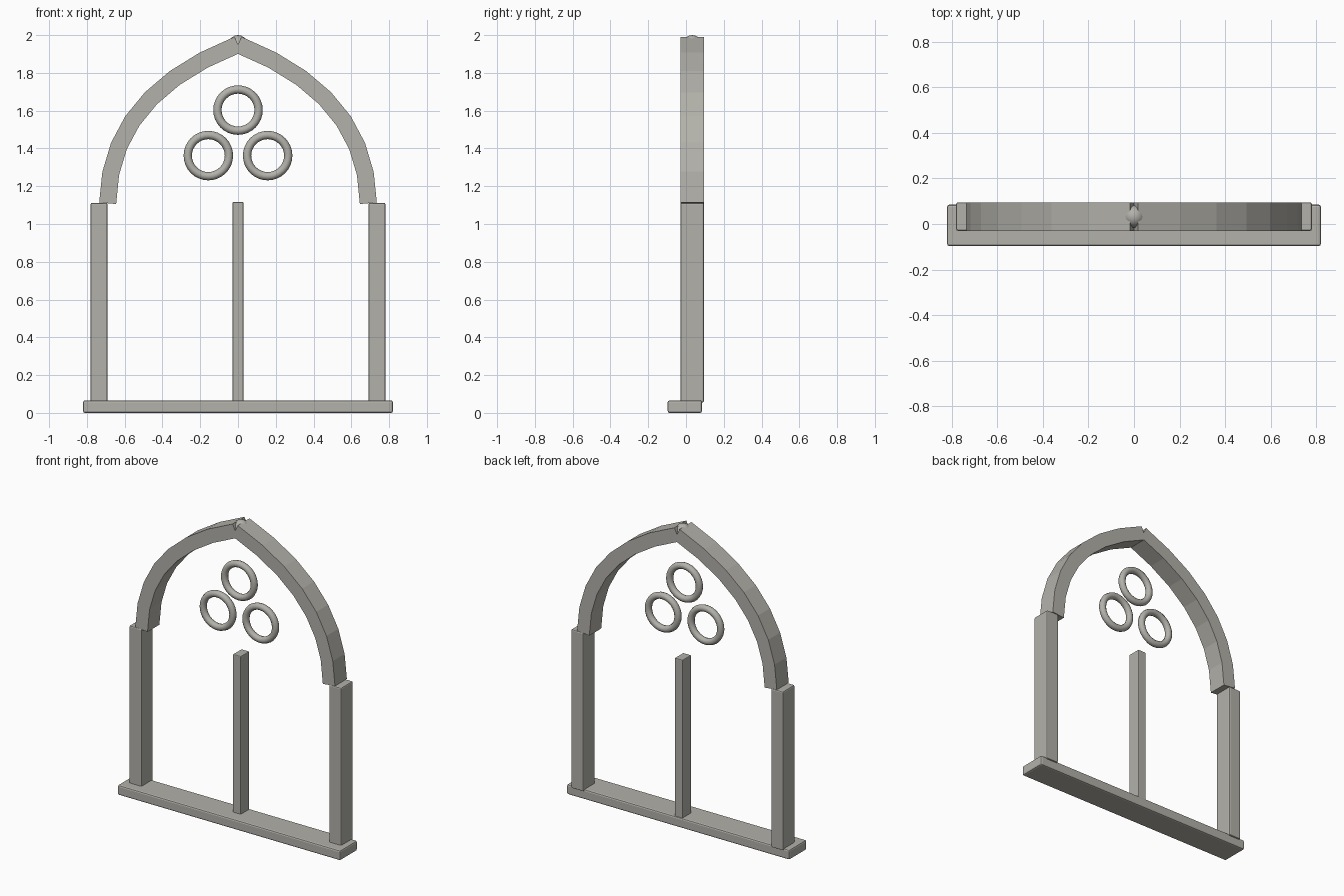
import bpy, bmesh, math
from mathutils import Vector

if "Cube" in bpy.data.objects:
    bpy.data.objects.remove(bpy.data.objects["Cube"])

Y_MID = 0.0325      # centre depth of the frame

# Weathered stone
stone = bpy.data.materials.new("stone")
stone.diffuse_color = (0.45, 0.44, 0.40, 1)
stone.use_nodes = True
stone.node_tree.nodes["Principled BSDF"].inputs["Base Color"].default_value = stone.diffuse_color


def box(name, x, y, z, bevel=0.008):
    """Softly bevelled box from (min, max) ranges."""
    lo, hi = Vector((x[0], y[0], z[0])), Vector((x[1], y[1], z[1]))
    bpy.ops.mesh.primitive_cube_add(size=1, location=(lo + hi) / 2)
    ob = bpy.context.object
    ob.name = name
    ob.scale = hi - lo
    bpy.ops.object.transform_apply(location=False, rotation=False, scale=True)
    mod = ob.modifiers.new("soft_edges", 'BEVEL')
    mod.width = bevel
    mod.segments = 2
    return ob


def arch_half(name, side, half_w=0.045, half_d=0.0625, steps=7):
    """Faceted half of the pointed arch, swept along a quadratic curve."""
    p0, p1, p2 = Vector((0.69, 1.11)), Vector((0.682, 1.685)), Vector((0, 1.95))
    pts = []
    for i in range(steps + 1):
        t = i / steps
        pts.append(p0 * (1 - t) ** 2 + p1 * 2 * t * (1 - t) + p2 * t * t)
    bm = bmesh.new()
    rings = []
    for i, p in enumerate(pts):
        a = (p - pts[i - 1]).normalized() if i else None
        b = (pts[i + 1] - p).normalized() if i < steps else None
        d = ((a or b) + (b or a)).normalized()
        n = Vector((d.y, -d.x)) * half_w
        rings.append([bm.verts.new((side * (p.x + s * n.x), Y_MID + e * half_d, p.y + s * n.y))
                      for s, e in ((1, -1), (1, 1), (-1, 1), (-1, -1))])
    for r, q in zip(rings, rings[1:]):
        for k in range(4):
            bm.faces.new((r[k], r[(k + 1) % 4], q[(k + 1) % 4], q[k]))
    bm.faces.new(rings[0])
    bm.faces.new(rings[-1])
    bmesh.ops.recalc_face_normals(bm, faces=bm.faces)
    me = bpy.data.meshes.new(name)
    bm.to_mesh(me)
    bm.free()
    ob = bpy.data.objects.new(name, me)
    bpy.context.collection.objects.link(ob)


# Sill
box("sill", (-0.82, 0.82), (-0.097, 0.085), (0, 0.066), 0.01)

# Jambs and arch halves
for side, label in ((-1, "left"), (1, "right")):
    xs = sorted((side * 0.69, side * 0.78))
    box(label + "_jamb", xs, (-0.03, 0.095), (0.055, 1.112), 0.008)
    arch_half(label + "_arch", side)

# Central mullion
box("mullion", (-0.029, 0.029), (-0.0125, 0.0775), (0.055, 1.116), 0.005)

# Trefoil of tracery rings
for i, (x, z) in enumerate(((0, 1.603), (-0.157, 1.362), (0.157, 1.362))):
    bpy.ops.mesh.primitive_torus_add(location=(x, 0.015, z), rotation=(math.pi / 2, 0, 0),
                                     major_radius=0.109, minor_radius=0.022,
                                     major_segments=32, minor_segments=10)
    bpy.context.object.name = "tracery_ring_%d" % (i + 1)
    bpy.ops.object.shade_smooth_by_angle(angle=math.radians(40))

# Small boss filling the notch at the apex
bpy.ops.mesh.primitive_uv_sphere_add(segments=16, ring_count=10, radius=0.05,
                                     location=(0, Y_MID, 1.95))
bpy.context.object.name = "apex_boss"
bpy.ops.object.shade_smooth_by_angle(angle=math.radians(40))

# Stone on every part
for ob in bpy.context.scene.objects:
    ob.data.materials.append(stone)
